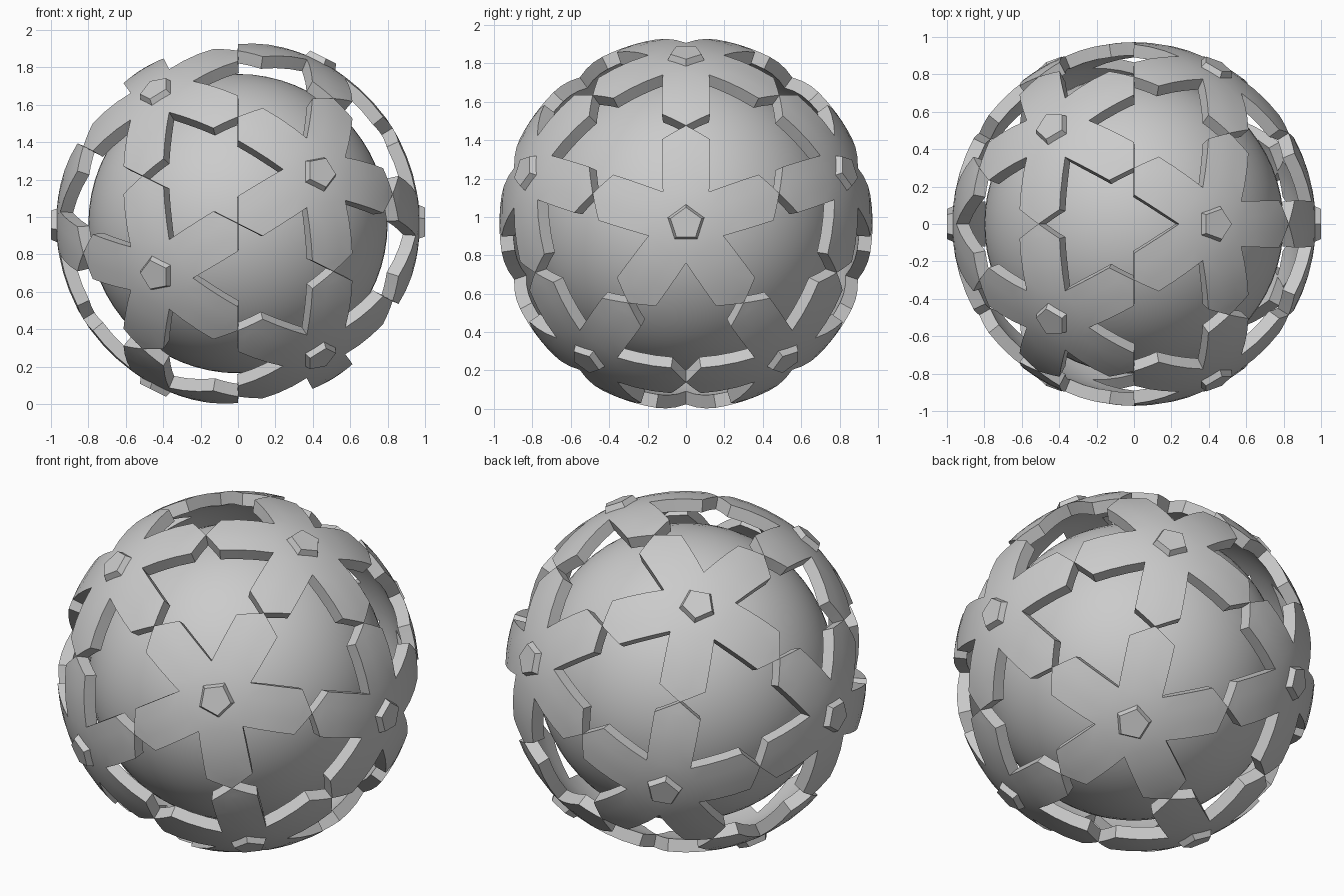
import bpy, bmesh, math
from mathutils import Vector, Matrix

if "Cube" in bpy.data.objects:
    bpy.data.objects.remove(bpy.data.objects["Cube"])

CENTRE = Vector((0, 0, 0.965))
R_SHELL, T_SHELL, R_CORE = 0.972, 0.07, 0.80
TIP = math.radians(31.717)      # half the angle between neighbouring stars
VALLEY = math.radians(12.2)


def direction(polar, azimuth):
    a = math.radians(azimuth)
    return Vector((math.sin(polar) * math.cos(a), math.sin(polar) * math.sin(a), math.cos(polar)))


def make_object(name, bm):
    mesh = bpy.data.meshes.new(name)
    bm.to_mesh(mesh)
    bm.free()
    ob = bpy.data.objects.new(name, mesh)
    bpy.context.collection.objects.link(ob)
    return ob


def activate(ob):
    bpy.ops.object.select_all(action='DESELECT')
    ob.select_set(True)
    bpy.context.view_layer.objects.active = ob


# Five-petal curved star plate around local +z
def build_star():
    bm = bmesh.new()
    tips = [direction(TIP, 72 * k) for k in range(5)]
    f = 8.75 / 36
    mid = bm.verts.new((0, 0, 1))
    tv, valley, c_plus, c_minus = [], [], [], []
    for k in range(5):
        a, b, c = tips[k], tips[(k + 1) % 5], tips[k - 1]
        tv.append(bm.verts.new(a))
        valley.append(bm.verts.new(direction(VALLEY, 72 * k + 36)))
        c_plus.append(bm.verts.new(a.slerp(b, f) if hasattr(a, "slerp") else a.lerp(b, f).normalized()))
        c_minus.append(bm.verts.new(a.slerp(c, f) if hasattr(a, "slerp") else a.lerp(c, f).normalized()))
    for k in range(5):
        bm.faces.new((mid, valley[k - 1], valley[k]))
        bm.faces.new((valley[k - 1], c_minus[k], c_plus[k], valley[k]))
        bm.faces.new((c_minus[k], tv[k], c_plus[k]))
    bmesh.ops.subdivide_edges(bm, edges=bm.edges[:], cuts=2, use_grid_fill=True)
    for v in bm.verts:
        v.co = v.co.normalized() * R_SHELL
    ob = make_object("star_plate", bm)
    mod = ob.modifiers.new("thickness", 'SOLIDIFY')
    mod.thickness = T_SHELL
    mod.offset = -1
    activate(ob)
    bpy.ops.object.modifier_apply(modifier=mod.name)
    bpy.ops.object.shade_smooth_by_angle(angle=math.radians(30))
    return ob


# Tapered pentagonal stud at the star's middle
def build_stud():
    bm = bmesh.new()
    bmesh.ops.create_cone(bm, cap_ends=True, segments=5, radius1=0.112, radius2=0.085, depth=0.06)
    # turn one corner onto local +x
    v = max(bm.verts, key=lambda p: p.co.xy.length).co
    bm.transform(Matrix.Translation((0, 0, 0.97)) @ Matrix.Rotation(-math.atan2(v.y, v.x), 4, 'Z'))
    return make_object("pentagon_stud", bm)


# Smooth inner ball
bpy.ops.mesh.primitive_uv_sphere_add(segments=64, ring_count=32, radius=R_CORE, location=CENTRE)
core = bpy.context.object
core.name = "inner_ball"
bpy.ops.object.shade_smooth()

# Twelve star centres: two on the x axis, two rings of five
axes = [Vector((1, 0, 0)), Vector((-1, 0, 0))]
h, r = 1 / math.sqrt(5), 2 / math.sqrt(5)
for s in (1, -1):
    for k in range(5):
        a = math.radians(72 * k)
        axes.append(Vector((s * h, s * r * math.sin(a), s * r * math.cos(a))))

parts = (build_star(), build_stud())
for i, z in enumerate(axes):
    near = max((n for n in axes if n is not z), key=lambda n: n.dot(z))
    x = (near - z * near.dot(z)).normalized()
    y = z.cross(x)
    m = Matrix.Translation(CENTRE) @ Matrix((x, y, z)).transposed().to_4x4()
    for part in parts:
        ob = part
        if i:
            ob = part.copy()
            bpy.context.collection.objects.link(ob)
        ob.matrix_world = m
